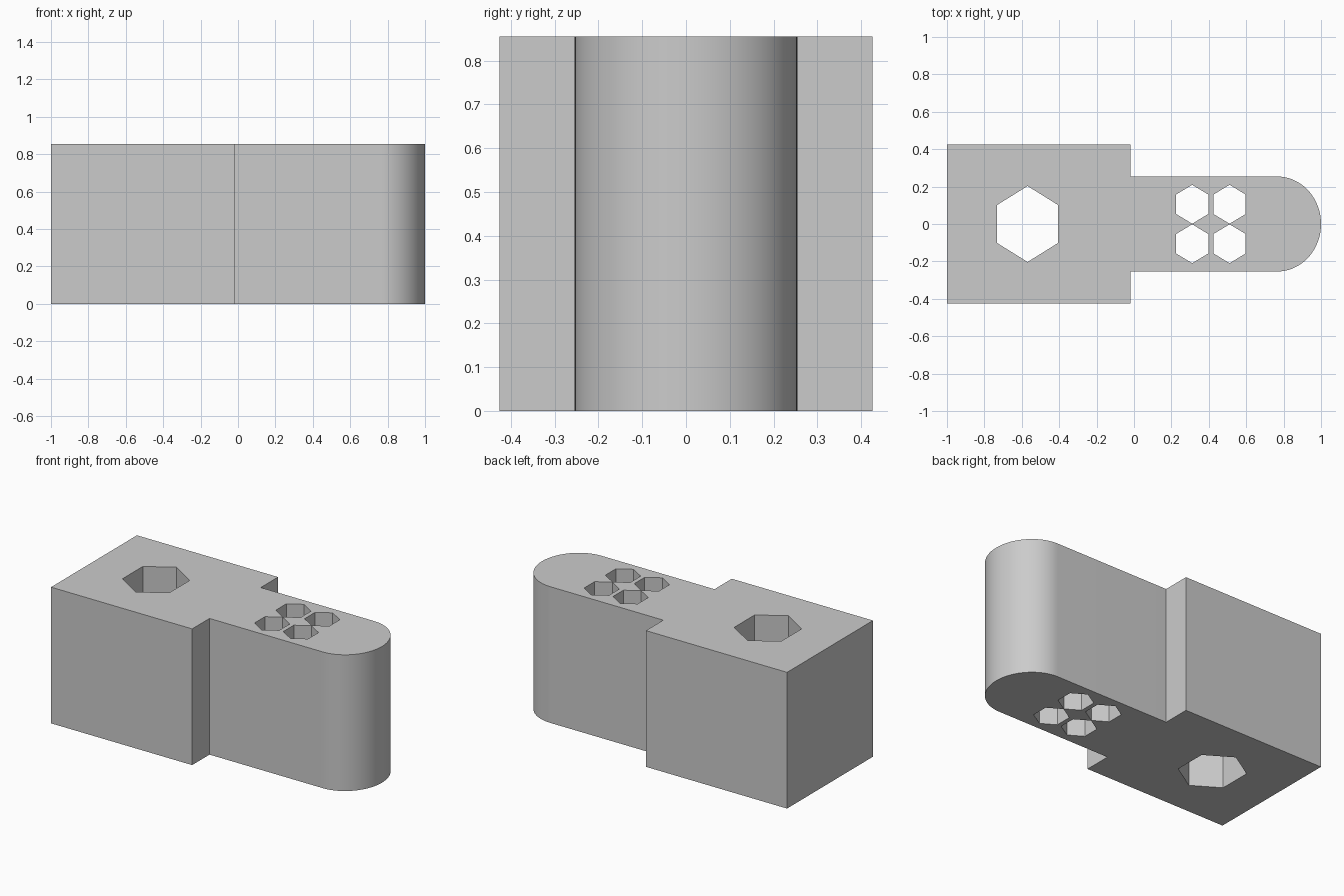
import bpy, bmesh
from math import sin, cos, pi, radians

cube = bpy.data.objects.get("Cube")
if cube:
    bpy.data.objects.remove(cube, do_unlink=True)

HEIGHT = 0.855
BLOCK_Y, NECK_Y = 0.426, 0.254     # half widths
STEP_X, ROUND_X = -0.02, 0.765     # shoulder, start of rounded end
STEPS = 48

grey = bpy.data.materials.new("plain_grey")
grey.use_nodes = True
colour = (0.6, 0.6, 0.6, 1)
grey.diffuse_color = colour
grey.node_tree.nodes["Principled BSDF"].inputs["Base Color"].default_value = colour


def hexagon(x, y, half_x, half_y):
    """Pointed-top hexagon around a centre."""
    return [(x + half_x * cos(a) / cos(pi / 6), y + half_y * sin(a))
            for a in (pi / 6 + i * pi / 3 for i in range(6))]


# Outline: square block, narrower neck, rounded tip
outline = [(STEP_X, -NECK_Y), (STEP_X, -BLOCK_Y), (-1, -BLOCK_Y),
           (-1, BLOCK_Y), (STEP_X, BLOCK_Y), (STEP_X, NECK_Y)]
for i in range(STEPS + 1):
    a = pi / 2 - pi * i / STEPS
    outline.append((ROUND_X + (1 - ROUND_X) * cos(a), NECK_Y * sin(a)))

# Holes: one large in the block, a cluster of four in the neck
loops = [outline, hexagon(-0.569, 0, 0.163, 0.203)]
for x in (0.311, 0.511):
    for y in (-0.1055, 0.1055):
        loops.append(hexagon(x, y, 0.086, 0.104))

# Filled profile extruded to full height
curve = bpy.data.curves.new("block_profile", "CURVE")
curve.dimensions = "2D"
curve.fill_mode = "BOTH"
curve.extrude = HEIGHT / 2
for loop in loops:
    spline = curve.splines.new("POLY")
    spline.points.add(len(loop) - 1)
    spline.use_cyclic_u = True
    for point, (x, y) in zip(spline.points, loop):
        point.co = (x, y, HEIGHT / 2, 1)
helper = bpy.data.objects.new("block_profile", curve)
bpy.context.collection.objects.link(helper)
bpy.context.view_layer.update()
mesh = bpy.data.meshes.new_from_object(helper)
bpy.data.objects.remove(helper, do_unlink=True)

# Weld the caps to the walls and stand the block on the floor
bm = bmesh.new()
bm.from_mesh(mesh)
bmesh.ops.remove_doubles(bm, verts=bm.verts, dist=0.0005)
bmesh.ops.recalc_face_normals(bm, faces=bm.faces)
low = min(v.co.z for v in bm.verts)
bmesh.ops.translate(bm, verts=bm.verts, vec=(0, 0, -low))
bmesh.ops.dissolve_limit(bm, angle_limit=radians(0.5), verts=bm.verts, edges=bm.edges)
bm.to_mesh(mesh)
bm.free()

mesh.materials.clear()
mesh.materials.append(grey)
block = bpy.data.objects.new("drilled_block", mesh)
bpy.context.collection.objects.link(block)
bpy.ops.object.select_all(action="DESELECT")
block.select_set(True)
bpy.context.view_layer.objects.active = block
bpy.ops.object.shade_smooth_by_angle(angle=radians(30))
